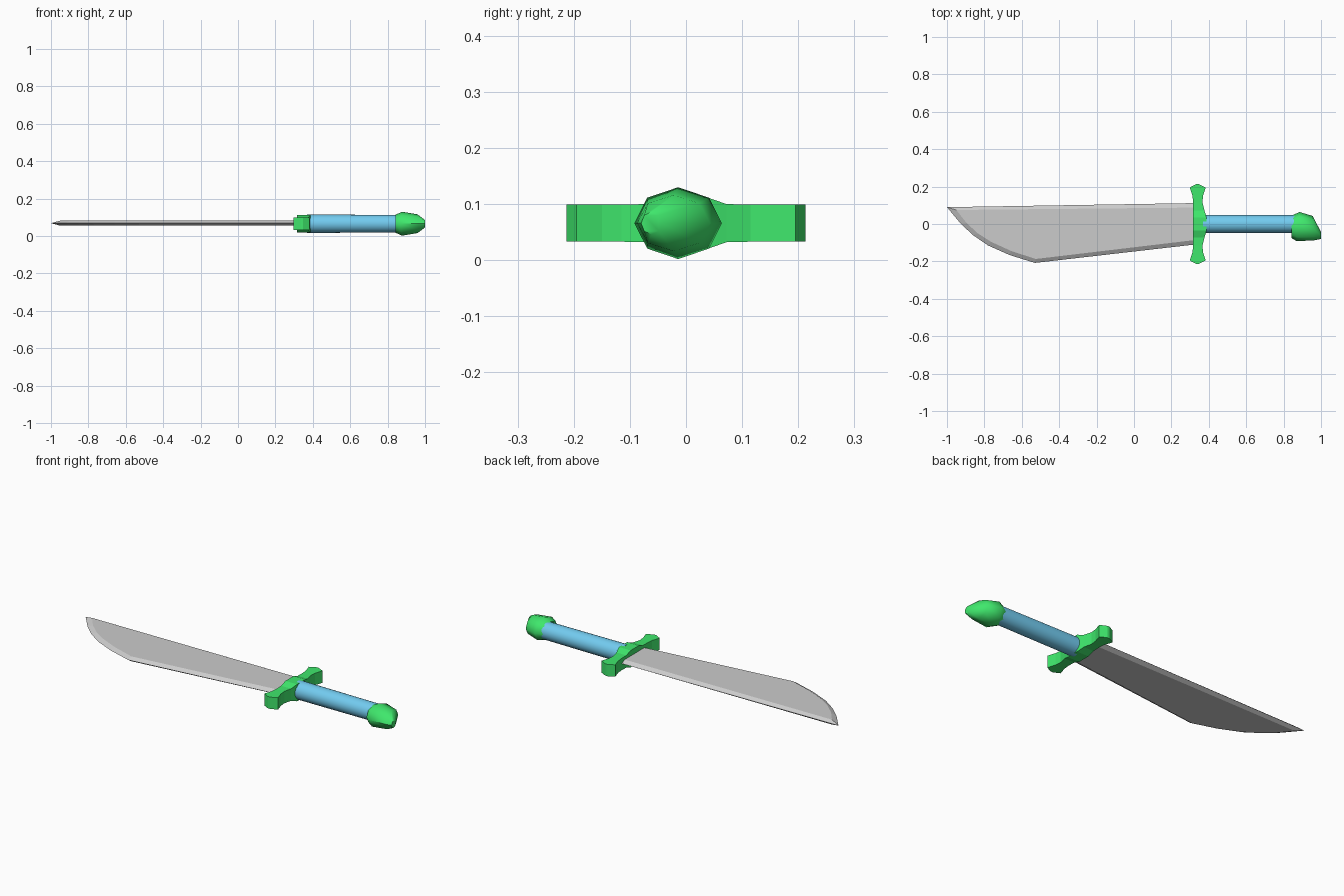
import bpy, math

if "Cube" in bpy.data.objects:
    bpy.data.objects.remove(bpy.data.objects["Cube"])

ZC = 0.066  # height of the knife's mid-plane


def material(name, rgb):
    m = bpy.data.materials.new(name)
    m.diffuse_color = (*rgb, 1)
    m.use_nodes = True
    m.node_tree.nodes["Principled BSDF"].inputs["Base Color"].default_value = m.diffuse_color
    return m


GREEN = material("green", (0.05, 0.80, 0.15))
BLUE = material("blue", (0.17, 0.60, 0.87))


def add_object(name, verts, faces, mat=None, angle=None):
    me = bpy.data.meshes.new(name)
    me.from_pydata(verts, [], faces)
    ob = bpy.data.objects.new(name, me)
    bpy.context.collection.objects.link(ob)
    bpy.context.view_layer.objects.active = ob
    ob.select_set(True)
    bpy.ops.object.mode_set(mode='EDIT')
    bpy.ops.mesh.select_all(action='SELECT')
    bpy.ops.mesh.normals_make_consistent(inside=False)
    bpy.ops.object.mode_set(mode='OBJECT')
    if mat:
        me.materials.append(mat)
    if angle:
        bpy.ops.object.shade_smooth_by_angle(angle=math.radians(angle))
    ob.select_set(False)
    return ob


def loft(name, rings, mat, angle=None):
    """Skin a list of equal-sized rings and cap both ends."""
    n = len(rings[0])
    verts = [v for r in rings for v in r]
    faces = [(k * n + i, k * n + (i + 1) % n, (k + 1) * n + (i + 1) % n, (k + 1) * n + i)
             for k in range(len(rings) - 1) for i in range(n)]
    faces += [tuple(range(n)), tuple(range(len(verts) - n, len(verts)))]
    return add_object(name, verts, faces, mat, angle)


def oval(x_top, y_top, x_bot, y_bot, hz, n):
    """Ring around the x axis, possibly tilted, spanning y_bot..y_top."""
    ring = []
    for i in range(n):
        a = 2 * math.pi * i / n
        t = (1 + math.cos(a)) / 2
        ring.append((x_bot + (x_top - x_bot) * t, y_bot + (y_top - y_bot) * t,
                     ZC + hz * math.sin(a)))
    return ring


# Blade: sharp outer edge with flat faces inset from it
outer = [(0.34, 0.112), (-1.0, 0.09), (-0.925, 0.0), (-0.86, -0.06), (-0.78, -0.115),
         (-0.665, -0.166), (-0.53, -0.208), (0.34, -0.108)]
inner = [(0.34, 0.088), (-0.95, 0.075), (-0.895, 0.005), (-0.835, -0.05), (-0.765, -0.095),
         (-0.655, -0.145), (-0.525, -0.187), (0.34, -0.084)]
n = len(outer)
verts = [(x, y, ZC + 0.003) for x, y in outer]
verts += [(x, y, ZC - h + 0.003) for h in (-0.0135, 0.0135) for x, y in inner]
faces = [tuple(range(n, 2 * n)), tuple(range(2 * n, 3 * n))]
for i in range(n):
    j = (i + 1) % n
    if i < n - 1:
        faces += [(i, j, n + j, n + i), (i, j, 2 * n + j, 2 * n + i)]
faces.append((0, n, 2 * n - 1, n - 1, 3 * n - 1, 2 * n))
add_object("blade", verts, faces)

# Cross guard: half sections (y, x_min, x_max, half height) mirrored over y
half = [(0.213, 0.333, 0.347, 0.033), (0.195, 0.298, 0.383, 0.033),
        (0.15, 0.313, 0.369, 0.033), (0.115, 0.316, 0.366, 0.033),
        (0.072, 0.316, 0.377, 0.034), (0.035, 0.316, 0.388, 0.047)]
sections = half + [(-y, a, b, h) for y, a, b, h in reversed(half)]
loft("cross_guard", [[(a, y, ZC - h), (b, y, ZC - h), (b, y, ZC + h), (a, y, ZC + h)]
                     for y, a, b, h in sections], GREEN)

# Grip
loft("grip", [oval(x, r, x, -r, r, 24) for x, r in ((0.37, 0.049), (0.86, 0.047))], BLUE, 40)

# Pommel: octagonal knob drooping to one side
loft("pommel", [oval(0.842, 0.045, 0.842, -0.075, 0.048, 8),
                oval(0.885, 0.064, 0.87, -0.092, 0.064, 8),
                oval(0.955, 0.043, 0.965, -0.087, 0.05, 8),
                oval(1.0, -0.043, 1.0, -0.08, 0.02, 8)], GREEN, 50)
